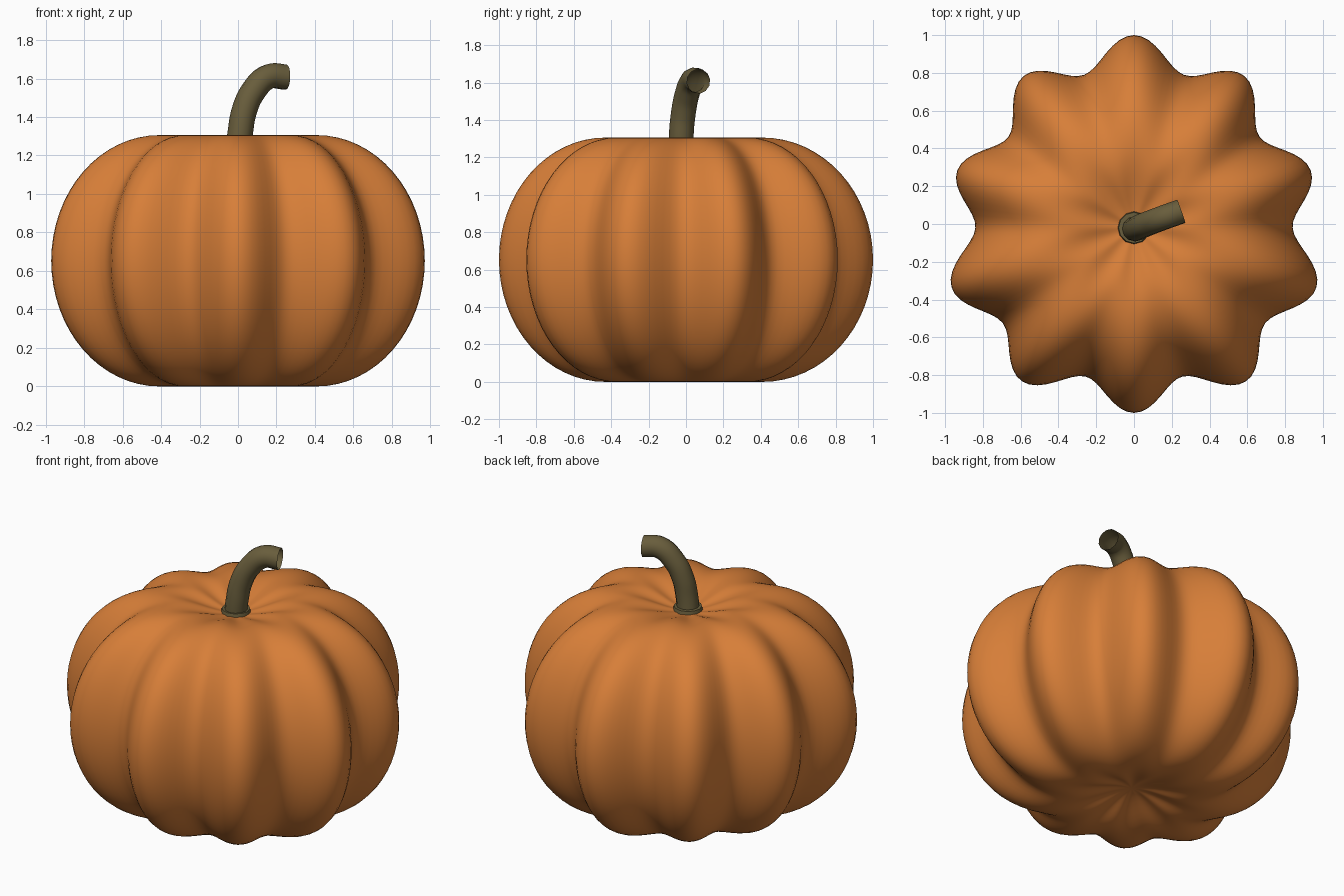
import bpy, bmesh
from math import sin, cos, pi

if "Cube" in bpy.data.objects:
    bpy.data.objects.remove(bpy.data.objects["Cube"])

SEGMENTS = 160
LOBES = 10
CENTRE_Y = -0.02
HALF_H = 0.653      # half of the body height
RIM = 0.42          # radius of the flat-topped rim
DENT = 0.075        # depth of the hollows at top and bottom


def material(name, colour):
    mat = bpy.data.materials.new(name)
    mat.diffuse_color = (*colour, 1)
    mat.use_nodes = True
    mat.node_tree.nodes["Principled BSDF"].inputs["Base Color"].default_value = mat.diffuse_color
    return mat


def outline(a):
    # ten lobes plus a slight three-way irregularity
    return 0.92 - 0.08 * cos(LOBES * a) - 0.02 * sin(3 * a)


def dent(r):
    return DENT * 0.5 * (1 + cos(pi * r / RIM))


# Half profile from the bottom hollow to the top hollow
inner = [RIM * i / 9 for i in range(1, 9)]
profile = [(r, dent(r)) for r in inner]
for i in range(33):
    t = -pi / 2 + pi * i / 32
    profile.append((RIM + (1 - RIM) * cos(t), HALF_H + HALF_H * sin(t)))
profile += [(r, 2 * HALF_H - dent(r)) for r in reversed(inner)]

# Ribbed pumpkin body
bm = bmesh.new()
rings = []
for r, z in profile:
    ring = []
    for s in range(SEGMENTS):
        a = 2 * pi * s / SEGMENTS
        rr = r * outline(a)
        ring.append(bm.verts.new((rr * cos(a), CENTRE_Y + rr * sin(a), z)))
    rings.append(ring)
bottom = bm.verts.new((0, CENTRE_Y, DENT))
top = bm.verts.new((0, CENTRE_Y, 2 * HALF_H - DENT))
for s in range(SEGMENTS):
    n = (s + 1) % SEGMENTS
    for lo, hi in zip(rings, rings[1:]):
        bm.faces.new((lo[s], lo[n], hi[n], hi[s]))
    bm.faces.new((bottom, rings[0][n], rings[0][s]))
    bm.faces.new((top, rings[-1][s], rings[-1][n]))
for f in bm.faces:
    f.smooth = True
mesh = bpy.data.meshes.new("pumpkin_body")
bm.to_mesh(mesh)
bm.free()
mesh.materials.append(material("orange_skin", (0.68, 0.21, 0.04)))
bpy.context.collection.objects.link(bpy.data.objects.new("pumpkin_body", mesh))

# Bent stem: open-ended round tube along a smooth path
stem_mat = material("stem_brown", (0.14, 0.11, 0.045))
path = [(0, -0.025, 1.22), (0.012, -0.025, 1.32), (0.032, -0.015, 1.43),
        (0.08, 0.005, 1.535), (0.16, 0.035, 1.61), (0.25, 0.067, 1.607)]
curve = bpy.data.curves.new("stem", "CURVE")
curve.dimensions = "3D"
curve.bevel_depth = 0.066
curve.bevel_resolution = 4
curve.resolution_u = 6
spline = curve.splines.new("BEZIER")
spline.bezier_points.add(len(path) - 1)
for p, co in zip(spline.bezier_points, path):
    p.co = co
    p.handle_left_type = p.handle_right_type = "AUTO"
curve.materials.append(stem_mat)
bpy.context.collection.objects.link(bpy.data.objects.new("stem", curve))

# Low collar where the stem meets the hollow
bpy.ops.mesh.primitive_cone_add(vertices=12, radius1=0.09, radius2=0.082,
                                depth=0.04, location=(0, CENTRE_Y, 1.24))
collar = bpy.context.object
collar.name = "stem_collar"
collar.data.materials.append(stem_mat)
bpy.ops.object.shade_smooth_by_angle()
